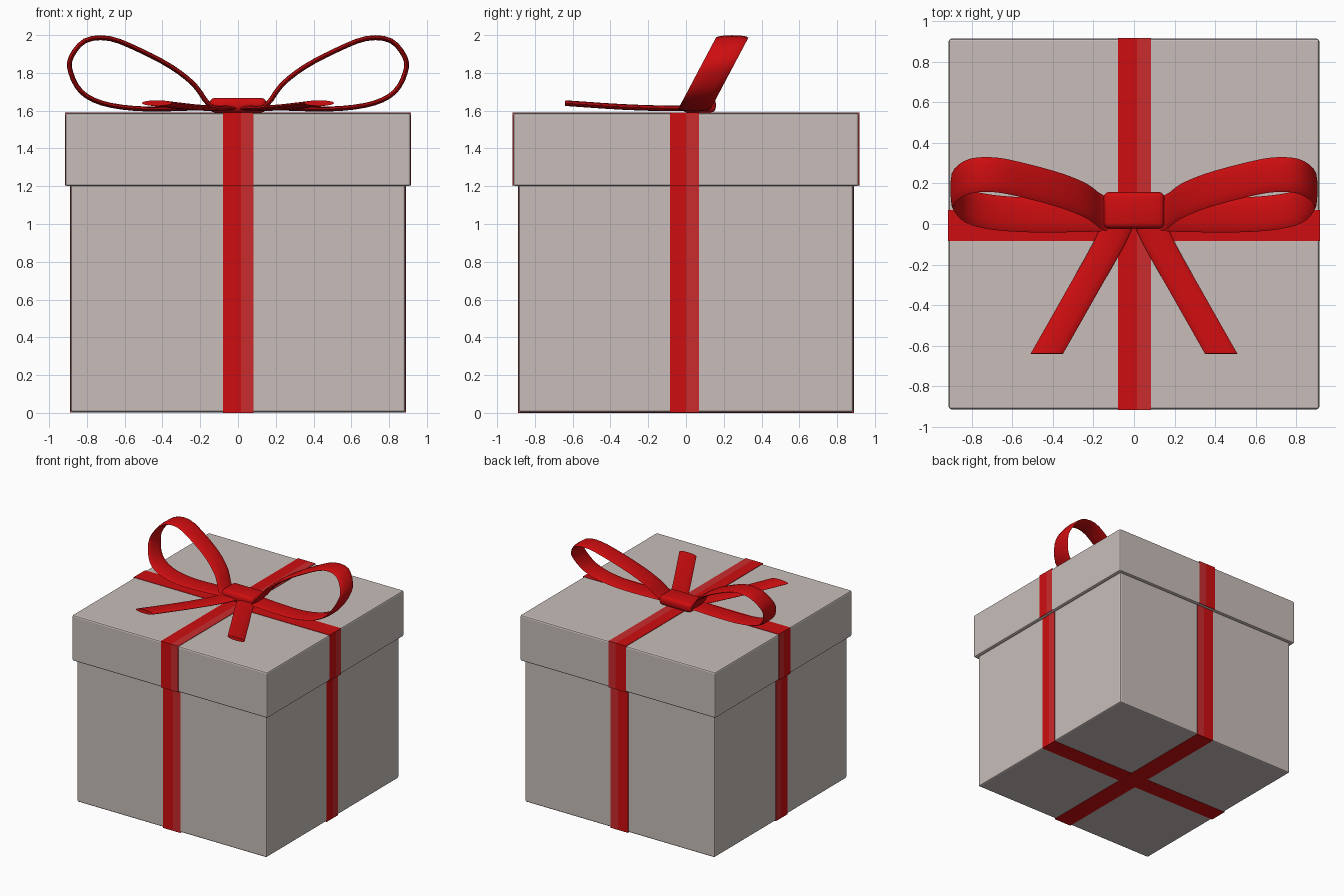
import bpy, bmesh, math
from mathutils import Vector

if "Cube" in bpy.data.objects:
    bpy.data.objects.remove(bpy.data.objects["Cube"])


def material(name, rgb):
    m = bpy.data.materials.new(name)
    m.diffuse_color = (*rgb, 1)
    m.use_nodes = True
    m.node_tree.nodes["Principled BSDF"].inputs["Base Color"].default_value = m.diffuse_color
    return m


CARD = material("warm grey card", (0.578, 0.515, 0.491))
RED = material("ribbon red", (0.62, 0.004, 0.005))
LIGHT = material("light ribbon red", (0.59, 0.024, 0.027))


def finish(name, bm, mats, smooth=False):
    bmesh.ops.recalc_face_normals(bm, faces=bm.faces)
    me = bpy.data.meshes.new(name)
    bm.to_mesh(me)
    bm.free()
    ob = bpy.data.objects.new(name, me)
    bpy.context.collection.objects.link(ob)
    for m in mats:
        me.materials.append(m)
    if smooth:
        bpy.ops.object.select_all(action='DESELECT')
        ob.select_set(True)
        bpy.context.view_layer.objects.active = ob
        bpy.ops.object.shade_smooth_by_angle(angle=math.radians(50))
    return ob


def add_box(bm, lo, hi, mat=0):
    vs = bmesh.ops.create_cube(bm, size=1)["verts"]
    for v in vs:
        v.co = Vector([lo[i] + (v.co[i] + 0.5) * (hi[i] - lo[i]) for i in range(3)])
    for f in {f for v in vs for f in v.link_faces}:
        f.material_index = mat


def card_box(name, half, z0, z1):
    bm = bmesh.new()
    add_box(bm, (-half, -half, z0), (half, half, z1))
    bmesh.ops.bevel(bm, geom=bm.edges[:], offset=0.012, segments=2,
                    profile=0.5, affect='EDGES')
    return finish(name, bm, [CARD])


# Box and lid
B, L, STEP, TOP = 0.886, 0.914, 1.2, 1.587
card_box("box_body", B, 0.003, STEP + 0.02)
card_box("lid", L, STEP, TOP)


# Flat ribbon bands around the box, two tones side by side
def band(name, along, w0, split, w1, t, top_light):
    bm = bmesh.new()

    def plate(a0, a1, z0, z1, two_tone):
        strips = [(w0, split, 0), (split, w1, 1)] if two_tone else [(w0, w1, 0)]
        for s0, s1, mat in strips:
            if along == 'y':
                add_box(bm, (s0, a0, z0), (s1, a1, z1), mat)
            else:
                add_box(bm, (a0, s0, z0), (a1, s1, z1), mat)

    plate(-L - t, L + t, TOP - 0.002, TOP + t, top_light)
    plate(-B - t, B + t, 0.004 - t, 0.006, False)
    for s in (-1, 1):
        for half, z0, z1 in ((L, STEP, TOP), (B, 0.004, STEP)):
            a, b = sorted((s * (half - 0.002), s * (half + t)))
            plate(a, b, z0, z1, True)
    finish(name, bm, [RED, LIGHT])


band("ribbon_front_to_back", 'y', -0.08, 0.015, 0.083, 0.004, True)
band("ribbon_side_to_side", 'x', -0.085, 0.0, 0.068, 0.003, False)


def spline(pts, steps):
    pts = [Vector(p) for p in pts]
    ext = [2 * pts[0] - pts[1]] + pts + [2 * pts[-1] - pts[-2]]
    out = []
    for i in range(len(pts) - 1):
        a, b, c, d = ext[i:i + 4]
        for k in range(steps):
            t = k / steps
            out.append(0.5 * (2 * b + (c - a) * t + (2 * a - 5 * b + 4 * c - d) * t * t
                              + (3 * b - a - 3 * c + d) * t ** 3))
    return out + [pts[-1]]


# Sweep a flattened oval along a path, keeping its width along one axis
def sweep(name, pts, across, width, thick, steps=3, sides=12):
    path = spline(pts, steps)
    across = Vector(across)
    bm = bmesh.new()
    rings = []
    for i, p in enumerate(path):
        tan = path[min(i + 1, len(path) - 1)] - path[max(i - 1, 0)]
        nor = tan.cross(across).normalized()
        ring = []
        for k in range(sides):
            a = 2 * math.pi * k / sides
            ring.append(bm.verts.new(p + across * math.cos(a) * width / 2
                                     + nor * math.sin(a) * thick / 2))
        rings.append(ring)
    for r, q in zip(rings, rings[1:]):
        for k in range(sides):
            j = (k + 1) % sides
            bm.faces.new((r[k], r[j], q[j], q[k]))
    bm.faces.new(rings[0])
    bm.faces.new(rings[-1])
    return finish(name, bm, [RED], True)


# Bow loops (x, z outline leaning back) and tails
LOOP = [(0.06, 1.62), (0.15, 1.63), (0.23, 1.735), (0.35, 1.83), (0.52, 1.92), (0.68, 1.982),
        (0.81, 1.97), (0.885, 1.88), (0.885, 1.80), (0.83, 1.70), (0.72, 1.64),
        (0.55, 1.612), (0.35, 1.61), (0.15, 1.618), (0.06, 1.62)]
TAIL = [(0.06, 0.05, 1.615), (0.12, -0.09, 1.612), (0.26, -0.34, 1.62), (0.43, -0.64, 1.64)]
for side, s in (("left", -1), ("right", 1)):
    sweep("bow_loop_" + side,
          [(s * x, 0.045 + 0.53 * (z - 1.61), z) for x, z in LOOP], (0, 1, 0), 0.172, 0.026)
    sweep("bow_tail_" + side, [(s * x, y, z) for x, y, z in TAIL], (1, 0, 0), 0.16, 0.03)

# Knot: flattened wrap around the middle of the bow
bm = bmesh.new()
add_box(bm, (-0.15, -0.022, 1.59), (0.15, 0.158, 1.668))
bmesh.ops.bevel(bm, geom=bm.edges[:], offset=0.028, segments=3, profile=0.5, affect='EDGES')
finish("bow_knot", bm, [RED], True)
